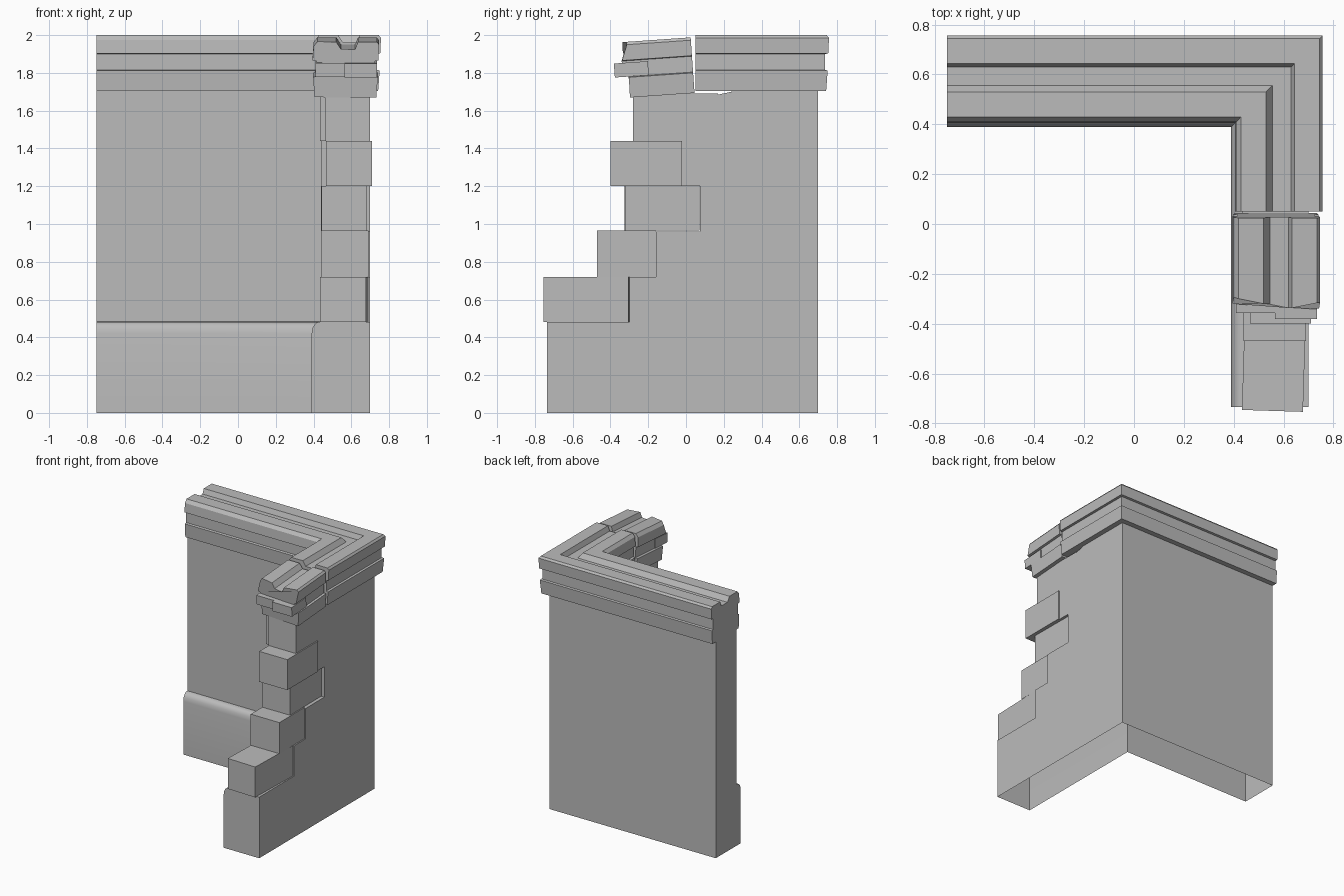
import bpy, bmesh, math
from mathutils import Matrix, Vector

cube = bpy.data.objects.get("Cube")
if cube:
    bpy.data.objects.remove(cube, do_unlink=True)

stone = bpy.data.materials.new("grey_stone")
stone.use_nodes = True
COLOUR = (0.5, 0.5, 0.5, 1)
stone.diffuse_color = COLOUR
stone.node_tree.nodes["Principled BSDF"].inputs["Base Color"].default_value = COLOUR


def finish(bm, name):
    bmesh.ops.recalc_face_normals(bm, faces=bm.faces)
    mesh = bpy.data.meshes.new(name)
    bm.to_mesh(mesh)
    bm.free()
    mesh.materials.append(stone)
    ob = bpy.data.objects.new(name, mesh)
    bpy.context.collection.objects.link(ob)
    return ob


def loft(rings):
    """Skin a list of matching closed rings and cap both ends."""
    bm = bmesh.new()
    loops = [[bm.verts.new(p) for p in ring] for ring in rings]
    n = len(loops[0])
    for a, b in zip(loops, loops[1:]):
        for i in range(n):
            j = (i + 1) % n
            bm.faces.new((a[i], a[j], b[j], b[i]))
    bm.faces.new(loops[0])
    bm.faces.new(loops[-1])
    return bm


def corner_sweep(profile, y_end):
    """Run a profile along the back arm, round the corner and forward."""
    return loft([[(-0.75, p, z) for p, z in profile],
                 [(p, p, z) for p, z in profile],
                 [(p, y_end, z) for p, z in profile]])


def block(name, x, y, z, turn=0, tilt=None):
    bm = bmesh.new()
    centre = Vector((sum(x) / 2, sum(y) / 2, sum(z) / 2))
    size = (x[1] - x[0], y[1] - y[0], z[1] - z[0])
    bmesh.ops.create_cube(bm, size=1)
    bmesh.ops.scale(bm, vec=size, verts=bm.verts)
    bm.transform(Matrix.Translation(centre) @ Matrix.Rotation(math.radians(turn), 4, 'Z'))
    if tilt:
        bm.transform(tilt)
    return finish(bm, name)


# Wall with a rounded plinth on the inside
wall_profile = [(0.70, 0), (0.70, 1.73), (0.44, 1.73), (0.44, 0.484), (0.42, 0.48),
                (0.405, 0.468), (0.395, 0.45), (0.39, 0.42), (0.39, 0)]
wall = finish(corner_sweep(wall_profile, -0.735), "corner_wall")

# Stepped break in the right arm
steps = [(-0.9, 0.482), (-0.3, 0.482), (-0.3, 0.72), (-0.16, 0.72), (-0.16, 0.96),
         (0.075, 0.96), (0.075, 1.2), (-0.02, 1.2), (-0.02, 1.44), (0.17, 1.44),
         (0.17, 1.685), (0.24, 1.70), (0.24, 1.9), (-0.9, 1.9)]
cutter = finish(loft([[(x, y, z) for y, z in steps] for x in (0.3, 0.85)]), "break_cutter")
cutter.hide_render = True
cut = wall.modifiers.new("break", 'BOOLEAN')
cut.operation = 'DIFFERENCE'
cut.solver = 'EXACT'
cut.object = cutter
bpy.context.view_layer.update()
deps = bpy.context.evaluated_depsgraph_get()
broken = bpy.data.meshes.new_from_object(wall.evaluated_get(deps))
wall.modifiers.clear()
wall.data = broken
bpy.data.objects.remove(cutter, do_unlink=True)

# Open underside
bm = bmesh.new()
bm.from_mesh(broken)
under = [f for f in bm.faces if all(v.co.z < 0.001 for v in f.verts)]
bmesh.ops.delete(bm, geom=under, context='FACES')
bm.to_mesh(broken)
bm.free()

# Loose bricks along the break: x range, y range, z range, turn
bricks = [((0.44, 0.685), (-0.75, -0.30), (0.48, 0.72), -1.8),
          ((0.44, 0.69), (-0.47, -0.16), (0.72, 0.965), 0),
          ((0.44, 0.68), (-0.325, 0.07), (0.965, 1.2), 0.5),
          ((0.465, 0.71), (-0.40, -0.02), (1.2, 1.44), 0),
          ((0.46, 0.70), (-0.28, 0.17), (1.44, 1.69), 0)]
for i, (x, y, z, turn) in enumerate(bricks):
    block(f"brick_{i + 1}", x, y, z, turn)
# Wall core behind the top brick
block("brick_backing", (0.435, 0.46), (-0.27, 0.17), (1.44, 1.685))

# Cornice with a channel along its top
cornice_profile = [(0.742, 1.705), (0.75, 1.812), (0.735, 1.816), (0.735, 1.90),
                   (0.753, 1.903), (0.757, 1.985), (0.745, 2.0), (0.645, 2.0),
                   (0.63, 1.962), (0.555, 1.962), (0.53, 2.0), (0.43, 2.0),
                   (0.41, 1.975), (0.405, 1.903), (0.425, 1.90), (0.425, 1.816),
                   (0.408, 1.812), (0.415, 1.705)]
finish(corner_sweep(cornice_profile, 0.05), "cornice")

# Broken cornice piece, tipped forward, with a ragged front
tip = (Matrix.Translation((-0.01, 0.03, 1.838)) @ Matrix.Rotation(math.radians(4), 4, 'X')
       @ Matrix.Translation((0, -0.03, -1.85)))


def ragged_front(x, z):
    y = -0.33 + 0.2 * abs(x - 0.63)
    return y - 0.03 if 1.85 < z < 1.95 else y


piece = loft([[(x, 0.035, z) for x, z in cornice_profile],
              [(x, ragged_front(x, z), z) for x, z in cornice_profile]])
piece.transform(tip)
finish(piece, "broken_cornice")
block("ledge_right", (0.575, 0.745), (-0.38, -0.2), (1.816, 1.89), 0, tip)
block("ledge_left", (0.42, 0.575), (-0.355, -0.2), (1.816, 1.89), 0, tip)

# Smooth the plinth rounding only
bpy.ops.object.select_all(action='DESELECT')
wall.select_set(True)
bpy.context.view_layer.objects.active = wall
bpy.ops.object.shade_smooth_by_angle(angle=math.radians(35))
